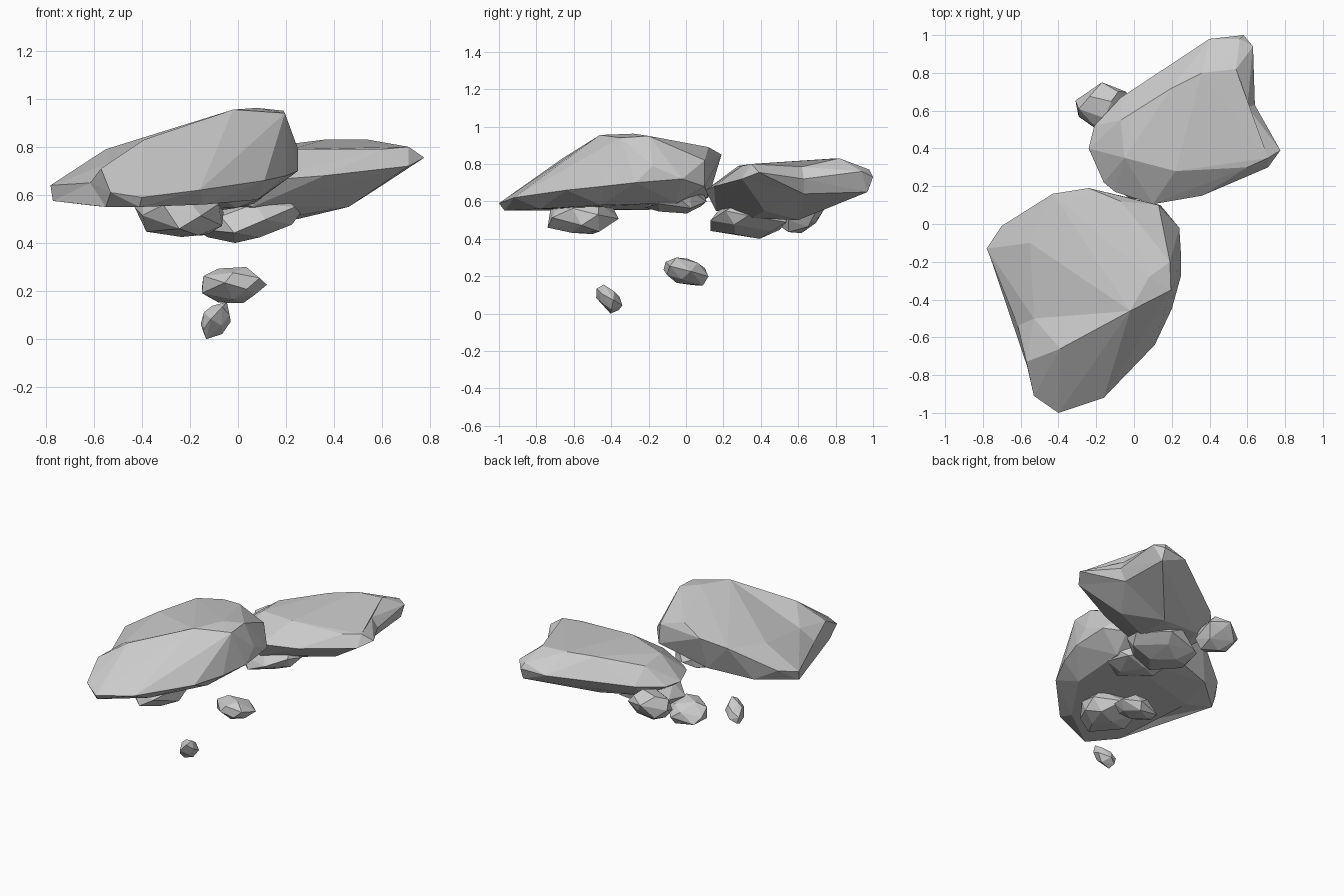
import bpy, bmesh, math, random
from mathutils import Vector


def make_rock(name, points, dents=()):
    """Flat-faced boulder: hull around corner points, then pull chosen corners in."""
    bm = bmesh.new()
    for p in points + [old for old, new in dents]:
        bm.verts.new(p)
    bmesh.ops.convex_hull(bm, input=bm.verts[:])
    loose = [v for v in bm.verts if not v.link_faces]
    bmesh.ops.delete(bm, geom=loose, context='VERTS')
    bmesh.ops.triangulate(bm, faces=bm.faces[:])
    for old, new in dents:
        for v in bm.verts:
            if (v.co - Vector(old)).length < 1e-4:
                v.co = new
    bmesh.ops.recalc_face_normals(bm, faces=bm.faces[:])
    me = bpy.data.meshes.new(name)
    bm.to_mesh(me)
    bm.free()
    ob = bpy.data.objects.new(name, me)
    bpy.context.collection.objects.link(ob)
    return ob


def pebble(name, lo, hi, lean, seed, n=20):
    """Small chipped stone filling the box lo..hi; lean tilts it along x, y by height."""
    rnd = random.Random(seed)
    pts = []
    for i in range(n):
        z = 1 - 2 * (i + 0.5) / n
        a = i * 2.39996 + rnd.uniform(-0.3, 0.3)
        r = math.sqrt(1 - z * z)
        k = rnd.uniform(0.9, 1.1)
        x, y, z = r * math.cos(a) * k, r * math.sin(a) * k, z * k
        pts.append(Vector((x + lean[0] * z, y + lean[1] * z, z + lean[2] * x)))
    for ax in range(3):
        a, b = min(p[ax] for p in pts), max(p[ax] for p in pts)
        for p in pts:
            p[ax] = lo[ax] + (p[ax] - a) / (b - a) * (hi[ax] - lo[ax])
    return make_rock(name, pts)


# Front slab: top ridge and back edge, outer rim, flat underside, notch on the left
front_top = [(-.02, -.46, .955), (.08, -.28, .962), (.19, -.20, .95), (.195, -.35, .94),
             (-.39, -.66, .83), (-.57, -.73, .71), (-.55, -.10, .79), (-.43, .16, .82),
             (-.24, .19, .85), (-.07, .12, .89), (.13, .10, .82)]
front_rim = [(-.78, -.13, .64), (-.77, -.15, .575), (-.70, -.01, .67),
             (-.53, -.91, .61), (-.40, -1.0, .59), (-.16, -.92, .62),
             (.11, -.64, .66), (.20, -.45, .68), (.25, -.27, .70), (.25, -.18, .79),
             (.24, -.02, .72), (.14, .10, .68)]
front_base = [(-.41, -.97, .55), (-.55, -.80, .55), (-.60, -.20, .555), (-.14, -.78, .56),
              (.08, -.45, .58), (.10, -.05, .59), (-.25, .12, .62), (-.55, .04, .59)]
make_rock("front_slab", front_top + front_rim + front_base,
          [((-.61, -.52, .77), (-.53, -.50, .735)),
           ((-.69, -.52, .65), (-.615, -.54, .65)),
           ((-.64, -.52, .555), (-.59, -.52, .58))])

# Back slab: gently sloping top, tapering underside, notch on the right
back_top = [(.54, .82, .83), (.36, .80, .83), (.20, .72, .81), (.71, .35, .80),
            (.60, .30, .79), (.22, .28, .79), (-.05, .35, .76), (-.07, .55, .75),
            (.56, .98, .77), (.63, .94, .76)]
back_rim = [(.58, 1.0, .73), (.40, .98, .72), (.775, .39, .755), (.71, .30, .72),
            (.36, .15, .68), (.10, .105, .66), (-.10, .17, .62),
            (-.16, .22, .62), (-.24, .40, .63), (-.21, .52, .63), (-.07, .67, .65)]
back_base = [(.58, .97, .65), (.46, .82, .60), (.46, .42, .55), (.25, .60, .50),
             (.22, .35, .51), (.06, .16, .55), (-.12, .33, .54), (-.05, .55, .54)]
make_rock("back_slab", back_top + back_rim + back_base,
          [((.70, .64, .81), (.60, .62, .785)),
           ((.74, .64, .75), (.64, .63, .72)),
           ((.69, .64, .65), (.60, .63, .64))])

# Stones clinging to the undersides
pebble("front_under_stone", (-.43, -.74, .425), (-.06, -.36, .63), (0, 0, -.15), 3)
pebble("middle_under_stone", (-.25, -.22, .535), (.11, .11, .68), (0, 0, .1), 5)
pebble("back_under_stone", (-.18, .13, .40), (.26, .54, .60), (.3, 0, .15), 8)
pebble("side_under_stone", (-.31, .49, .43), (-.04, .75, .64), (0, .3, 0), 11)

# Stones floating free below
pebble("floating_stone", (-.15, -.12, .15), (.12, .12, .30), (.1, -.35, 0), 14, 18)
pebble("low_floating_stone", (-.155, -.48, 0), (-.03, -.34, .155), (.4, -.45, 0), 17, 16)
